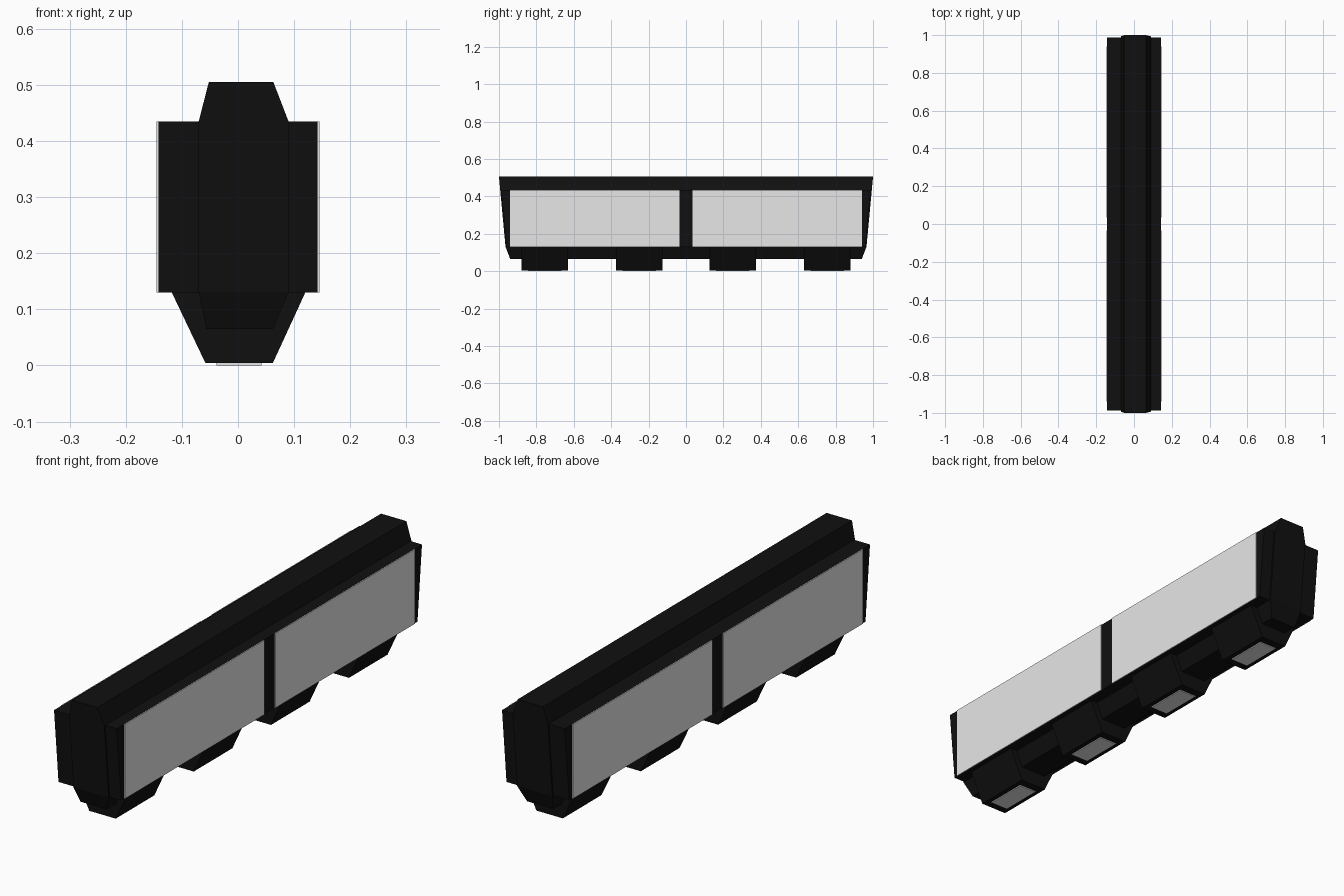
import bpy
import bmesh

cube = bpy.data.objects.get("Cube")
if cube:
    bpy.data.objects.remove(cube)


def material(name, value):
    mat = bpy.data.materials.new(name)
    mat.use_nodes = True
    colour = (value, value, value, 1)
    mat.diffuse_color = colour
    bsdf = mat.node_tree.nodes["Principled BSDF"]
    bsdf.inputs["Base Color"].default_value = colour
    bsdf.inputs["Roughness"].default_value = 0.8
    return mat


black = material("black casing", 0.005)
white = material("white panel", 0.8)


def stack(name, rows, mat):
    """Solid from horizontal rectangles: (z, x_min, x_max, y_min, y_max)."""
    bm = bmesh.new()
    rings = []
    for z, x0, x1, y0, y1 in rows:
        corners = ((x0, y0), (x1, y0), (x1, y1), (x0, y1))
        rings.append([bm.verts.new((x, y, z)) for x, y in corners])
    for low, high in zip(rings, rings[1:]):
        for i in range(4):
            j = (i + 1) % 4
            bm.faces.new((low[i], low[j], high[j], high[i]))
    bm.faces.new(rings[0][::-1])
    bm.faces.new(rings[-1])
    bmesh.ops.recalc_face_normals(bm, faces=bm.faces)
    mesh = bpy.data.meshes.new(name)
    bm.to_mesh(mesh)
    bm.free()
    mesh.materials.append(mat)
    obj = bpy.data.objects.new(name, mesh)
    bpy.context.collection.objects.link(obj)
    return obj


BOTTOM, TOP = 0.13, 0.435

# Central spine with the ridge on top and chamfered lower ends
stack("spine", [
    (0.065, -0.056, 0.062, -0.94, 0.94),
    (BOTTOM, -0.07, 0.09, -0.965, 0.965),
    (TOP, -0.07, 0.09, -0.9935, 0.9935),
    (0.505, -0.052, 0.063, -1, 1),
], black)

# Wide casing that carries the panels, narrowing towards the bottom
stack("casing", [
    (BOTTOM, -0.142, 0.142, -0.959, 0.959),
    (TOP, -0.142, 0.142, -0.988, 0.988),
], black)

# Two bright panels on each side
for side, x in (("right", -0.1435), ("left", 0.1435)):
    for end, y in (("front", -0.4875), ("back", 0.4875)):
        box = (x - 0.0015, x + 0.0015, y - 0.4525, y + 0.4525)
        stack(f"{end}_{side}_panel", [(BOTTOM, *box), (TOP, *box)], white)

# Four lamp housings underneath, each with a small lens
for n, y in enumerate((-0.755, -0.25, 0.25, 0.755), 1):
    stack(f"lamp_housing_{n}", [
        (0.004, -0.058, 0.062, y - 0.125, y + 0.125),
        (BOTTOM, -0.118, 0.12, y - 0.125, y + 0.125),
    ], black)
    lens = (-0.038, 0.042, y - 0.09, y + 0.09)
    stack(f"lamp_lens_{n}", [(0, *lens), (0.004, *lens)], white)
